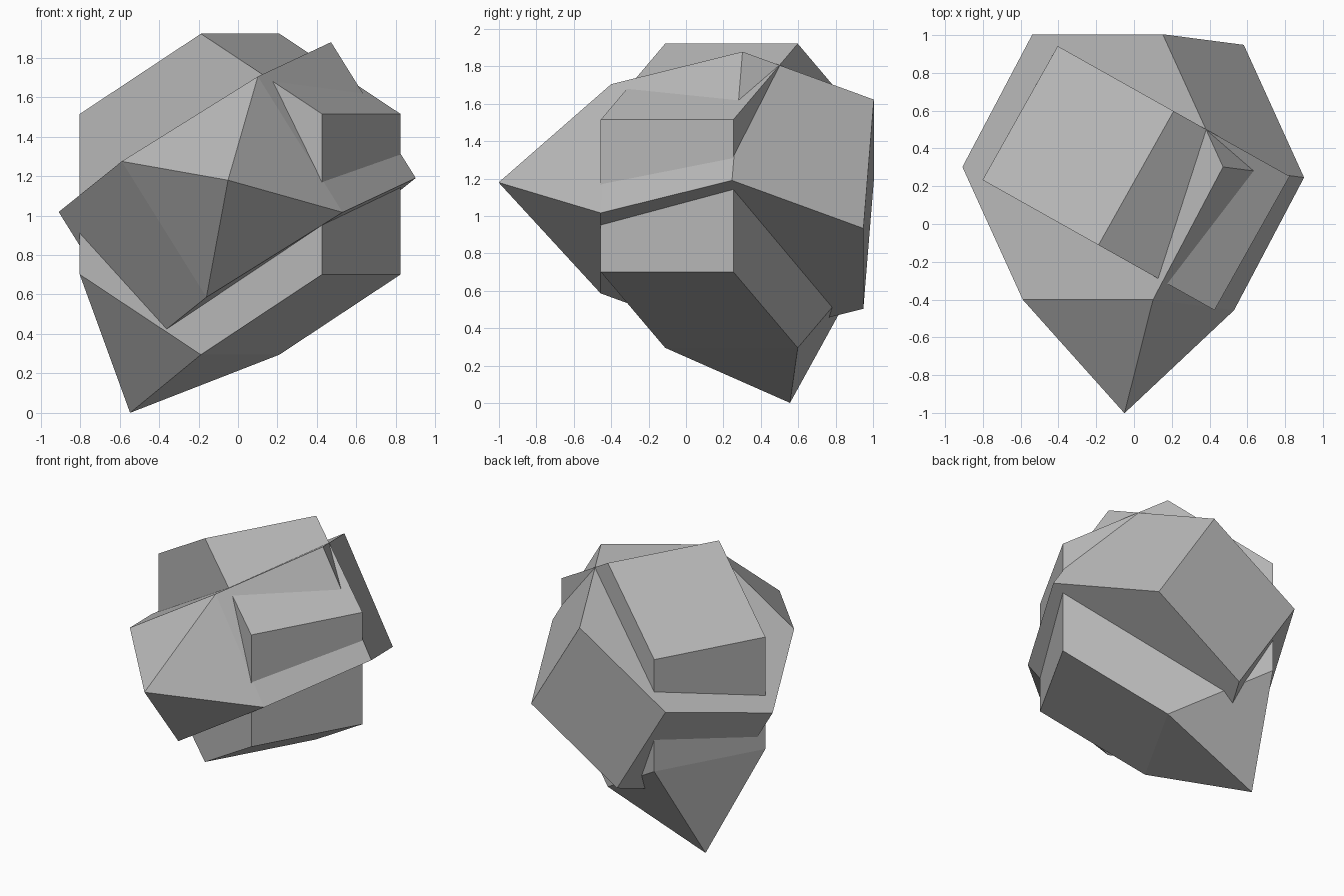
import bpy, bmesh, math
from mathutils import Vector, Matrix

cube = bpy.data.objects.get("Cube")
if cube:
    bpy.data.objects.remove(cube, do_unlink=True)

EDGE = 0.813  # every edge of both solids has this length

grey = bpy.data.materials.new("stone_grey")
grey.use_nodes = True
colour = (0.5, 0.5, 0.5, 1)
grey.diffuse_color = colour
grey.node_tree.nodes["Principled BSDF"].inputs["Base Color"].default_value = colour


def capped_hexagonal_prism(name, centre, axis, peak):
    """Hexagonal prism along axis, with a square pyramid on the side facing peak."""
    bm = bmesh.new()
    # hexagon extruded to a prism with square sides
    ring = [bm.verts.new((EDGE * math.cos(i * math.pi / 3),
                          EDGE * math.sin(i * math.pi / 3), -EDGE / 2)) for i in range(6)]
    base = bm.faces.new(ring)
    extruded = bmesh.ops.extrude_face_region(bm, geom=[base], use_keep_orig=True)["geom"]
    top = [v for v in extruded if isinstance(v, bmesh.types.BMVert)]
    bmesh.ops.translate(bm, verts=top, vec=(0, 0, EDGE))
    bmesh.ops.recalc_face_normals(bm, faces=bm.faces)

    # raise one side into an equilateral pyramid
    side = max(bm.faces, key=lambda f: f.calc_center_median().y)
    apex = bmesh.ops.poke(bm, faces=[side])["verts"][0]
    apex.co = (0, EDGE * (math.sqrt(3) / 2 + math.sqrt(0.5)), 0)
    bmesh.ops.recalc_face_normals(bm, faces=bm.faces)

    # orient: local z along the axis, local y towards the peak
    z = Vector(axis).normalized()
    y = Vector(peak)
    y = (y - z * y.dot(z)).normalized()
    turn = Matrix((y.cross(z), y, z)).transposed().to_4x4()
    bm.transform(Matrix.Translation(centre) @ turn)

    mesh = bpy.data.meshes.new(name)
    bm.to_mesh(mesh)
    bm.free()
    mesh.materials.append(grey)
    obj = bpy.data.objects.new(name, mesh)
    bpy.context.collection.objects.link(obj)
    return obj


# upright solid, pyramid pointing down
capped_hexagonal_prism("upright_prism", (0.011, 0.243, 1.108),
                       (0.4895, 0.872, 0), (-0.436, 0.245, -0.866))
# tilted solid, pyramid pointing forward
capped_hexagonal_prism("tilted_prism", (-0.004, 0.274, 1.104),
                       (0.528, -0.069, -0.847), (-0.036, -0.998, 0.058))
